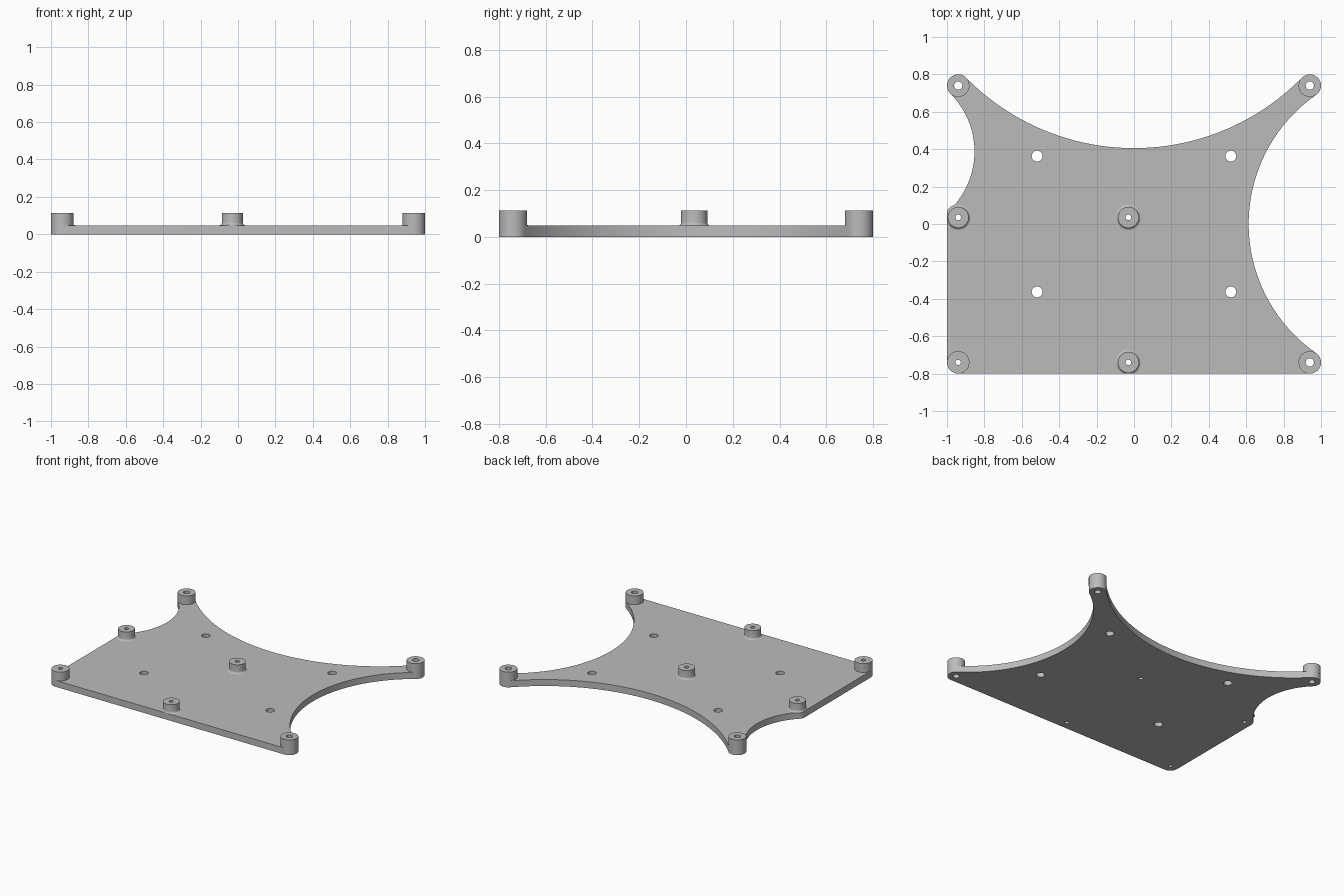
import bpy, bmesh
from math import cos, sin, atan2, tau, pi, hypot, radians
from mathutils import Vector

cube = bpy.data.objects.get("Cube")
if cube:
    bpy.data.objects.remove(cube)

PLATE, TOP, R = 0.048, 0.113, 0.06
PX, PY, MID_Y, MID_X = 0.94, 0.74, 0.035, -0.03

grey = bpy.data.materials.new("light_grey")
grey.use_nodes = True
colour = (0.5, 0.5, 0.5, 1)
grey.diffuse_color = colour
grey.node_tree.nodes["Principled BSDF"].inputs["Base Color"].default_value = colour


def arc(c, r, a, b, n):
    return [(c[0] + r * cos(a + (b - a) * i / n), c[1] + r * sin(a + (b - a) * i / n))
            for i in range(n + 1)]


def finish(name, bm):
    bmesh.ops.remove_doubles(bm, verts=bm.verts, dist=1e-5)
    bmesh.ops.recalc_face_normals(bm, faces=bm.faces)
    mesh = bpy.data.meshes.new(name)
    bm.to_mesh(mesh)
    bm.free()
    mesh.materials.append(grey)
    ob = bpy.data.objects.new(name, mesh)
    bpy.context.collection.objects.link(ob)
    bpy.ops.object.select_all(action='DESELECT')
    ob.select_set(True)
    bpy.context.view_layer.objects.active = ob
    bpy.ops.object.shade_smooth_by_angle(angle=radians(35))
    return ob


# Plate outline: rounded corners joined by scoops tangent to them
front_right, back_right = (PX, -PY), (PX, PY)
back_left, mid_left, front_left = (-PX, PY), (-PX, MID_Y), (-PX, -PY)
right_scoop, back_scoop, left_scoop = (1.454, 0), (0, 1.663), (-1.289, (PY + MID_Y) / 2)


def corner(c, start, end):
    """Arc round a corner; a start or end may be an angle or a scoop centre."""
    a, b = [atan2(v[1] - c[1], v[0] - c[0]) if isinstance(v, tuple) else v
            for v in (start, end)]
    while b < a:
        b += tau
    return arc(c, R, a, b, 16)


def scoop(c, p, q):
    r = hypot(p[0] - c[0], p[1] - c[1]) - R
    a, b = [atan2(v[1] - c[1], v[0] - c[0]) for v in (p, q)]
    while b > a:
        b -= tau
    return arc(c, r, a, b, 64)[1:-1]


outline = (corner(front_left, pi, 1.5 * pi)
           + corner(front_right, -pi / 2, right_scoop)
           + scoop(right_scoop, front_right, back_right)
           + corner(back_right, right_scoop, back_scoop)
           + scoop(back_scoop, back_right, back_left)
           + corner(back_left, back_scoop, left_scoop)
           + scoop(left_scoop, back_left, mid_left)
           + corner(mid_left, left_scoop, pi))

# Posts: name, centre, hole radius, whether the foot is filleted
posts = [("front_right_post", front_right, 0.022, False),
         ("back_right_post", back_right, 0.022, False),
         ("back_left_post", back_left, 0.022, False),
         ("front_left_post", front_left, 0.014, False),
         ("middle_left_post", mid_left, 0.015, True),
         ("centre_post", (MID_X, MID_Y), 0.015, True),
         ("front_middle_post", (MID_X, -PY), 0.015, True)]

# Plate with post holes and four mounting holes
holes = [(c, r) for _, c, r, _ in posts]
holes += [((sx * 0.518, sy * 0.363), 0.029) for sx in (-1, 1) for sy in (-1, 1)]
curve = bpy.data.curves.new("plate_profile", 'CURVE')
curve.dimensions, curve.fill_mode, curve.extrude = '2D', 'BOTH', PLATE / 2
for loop in [outline] + [arc(c, r, 0, tau, 32)[:-1] for c, r in holes]:
    spline = curve.splines.new('POLY')
    spline.points.add(len(loop) - 1)
    for point, (x, y) in zip(spline.points, loop):
        point.co = (x, y, 0, 1)
    spline.use_cyclic_u = True
profile = bpy.data.objects.new("plate_profile", curve)
bpy.context.collection.objects.link(profile)
bpy.context.view_layer.update()
filled = bpy.data.meshes.new_from_object(
    profile.evaluated_get(bpy.context.evaluated_depsgraph_get()))
bm = bmesh.new()
bm.from_mesh(filled)
bmesh.ops.translate(bm, verts=bm.verts, vec=(0, 0, PLATE / 2))
bpy.data.objects.remove(profile)
bpy.data.curves.remove(curve)
bpy.data.meshes.remove(filled)
finish("plate", bm)

# Hollow posts turned from a profile
for name, c, hole, fillet in posts:
    if fillet:
        r, f = 0.056, 0.014
        foot = [(r + f - f * sin(t * pi / 12), PLATE + f - f * cos(t * pi / 12))
                for t in range(7)]
    else:
        r, foot = R, [(R, PLATE)]
    section = [(hole, PLATE)] + foot + [(r, TOP), (hole, TOP), (hole, PLATE)]
    bm = bmesh.new()
    verts = [bm.verts.new((d, 0, z)) for d, z in section]
    edges = [bm.edges.new(pair) for pair in zip(verts[1:], verts[2:])]
    bmesh.ops.spin(bm, geom=verts[1:] + edges, cent=(0, 0, 0), axis=(0, 0, 1),
                   angle=tau, steps=64, use_merge=False)
    bmesh.ops.delete(bm, geom=[verts[0]], context='VERTS')
    bmesh.ops.translate(bm, verts=bm.verts, vec=Vector((*c, 0)))
    # Trim the foot flush with the plate edges
    for v in bm.verts:
        v.co.x, v.co.y = max(v.co.x, -PX - R), max(v.co.y, -PY - R)
    finish(name, bm)
